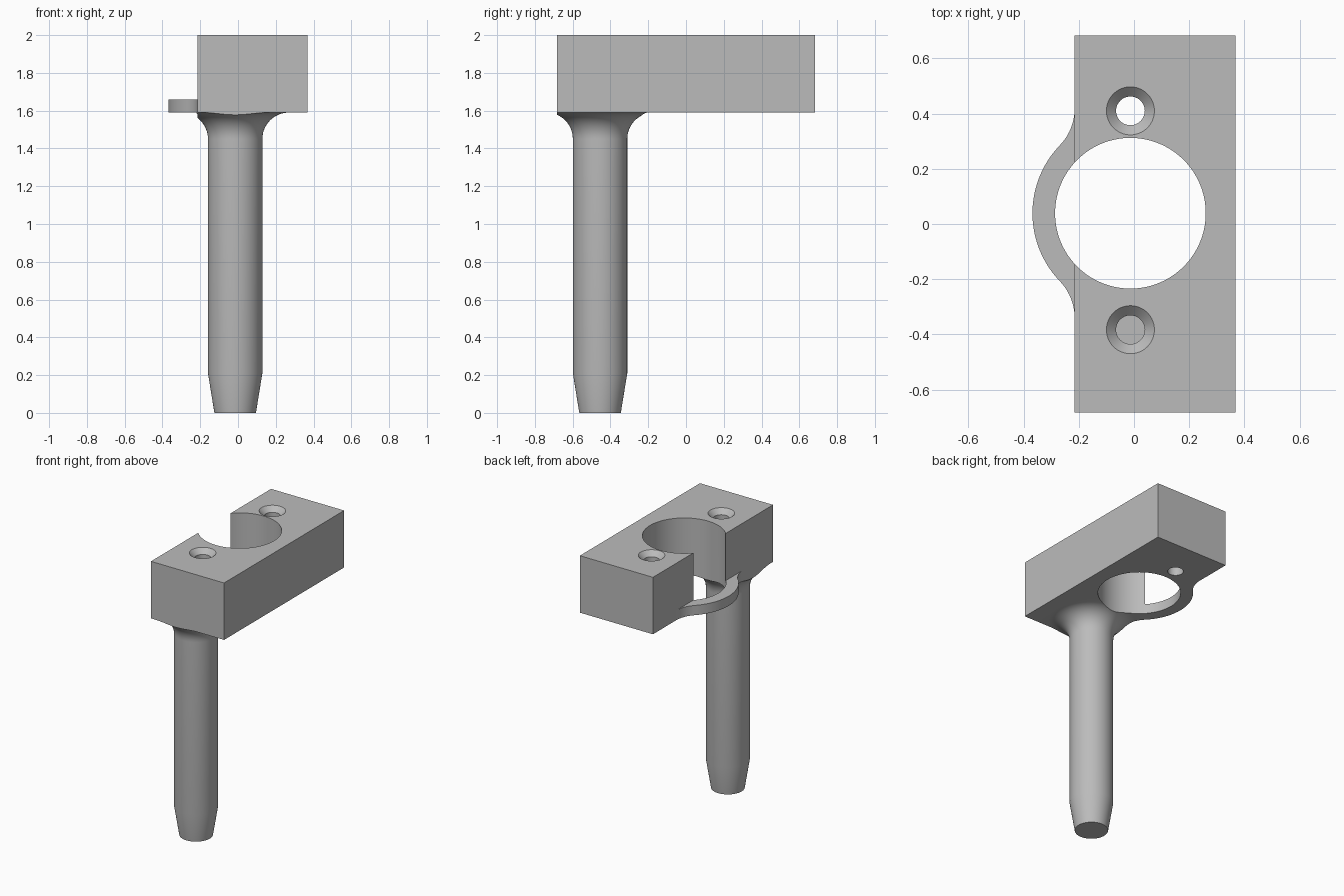
import bpy, bmesh, math
from mathutils import Vector

cube = bpy.data.objects.get("Cube")
if cube:
    bpy.data.objects.remove(cube, do_unlink=True)

grey = bpy.data.materials.new("plain grey")
grey.use_nodes = True
colour = (0.5, 0.5, 0.5, 1)
grey.diffuse_color = colour
grey.node_tree.nodes["Principled BSDF"].inputs["Base Color"].default_value = colour

LEFT, RIGHT, HALF = -0.215, 0.367, 0.683     # block plan
BASE, LIP_TOP, TOP = 1.59, 1.66, 2.0         # heights
BORE = Vector((-0.013, 0.039))
BORE_R, LIP_R = 0.273, 0.355
PEG = Vector((-0.015, -0.455))


def finish(name, bm):
    bmesh.ops.recalc_face_normals(bm, faces=bm.faces)
    mesh = bpy.data.meshes.new(name)
    bm.to_mesh(mesh)
    bm.free()
    mesh.materials.append(grey)
    ob = bpy.data.objects.new(name, mesh)
    bpy.context.collection.objects.link(ob)
    return ob


def prism(name, outline, z0, z1):
    bm = bmesh.new()
    face = bm.faces.new([bm.verts.new((x, y, z0)) for x, y in outline])
    up = bmesh.ops.extrude_face_region(bm, geom=[face])["geom"]
    verts = [g for g in up if isinstance(g, bmesh.types.BMVert)]
    bmesh.ops.translate(bm, verts=verts, vec=(0, 0, z1 - z0))
    return finish(name, bm)


def turned(name, centre, profile, steps=96):
    """Solid of revolution from (radius, height) pairs."""
    bm = bmesh.new()
    rings = []
    for r, z in profile:
        rings.append([bm.verts.new((centre.x + r * math.cos(math.tau * i / steps),
                                    centre.y + r * math.sin(math.tau * i / steps), z))
                      for i in range(steps)])
    for a, b in zip(rings, rings[1:]):
        for i in range(steps):
            j = (i + 1) % steps
            bm.faces.new((a[i], a[j], b[j], b[i]))
    bm.faces.new(rings[0])
    bm.faces.new(rings[-1])
    return finish(name, bm)


def boolean(target, tool, operation):
    mod = target.modifiers.new(operation, "BOOLEAN")
    mod.operation, mod.solver, mod.object = operation, "EXACT", tool
    bpy.context.view_layer.objects.active = target
    bpy.ops.object.modifier_apply(modifier=mod.name)
    bpy.data.objects.remove(tool, do_unlink=True)


def arc(centre, r, a0, a1, n):
    return [centre + r * Vector((math.cos(a0 + (a1 - a0) * i / n),
                                 math.sin(a0 + (a1 - a0) * i / n))) for i in range(n + 1)]


# Lip outline: a round nose blended into the block side by two tangent arcs
reach, blend = 0.38, 0.193
swing = math.atan2(reach, BORE.x - LEFT + blend)
upper = Vector((LEFT - blend, BORE.y + reach))
lower = Vector((LEFT - blend, BORE.y - reach))
lip_edge = (arc(upper, blend, 0, -swing, 12)
            + arc(BORE, LIP_R, math.pi - swing, math.pi + swing, 40)[1:-1]
            + arc(lower, blend, swing, 0, 12))
rest = [(LEFT, -HALF), (RIGHT, -HALF), (RIGHT, HALF), (LEFT, HALF)]

# Block with lip
block = prism("bracket", rest, BASE, TOP)
lip = prism("lip", lip_edge + [(-0.1, lower.y), (-0.1, upper.y)], BASE, LIP_TOP)
boolean(block, lip, "UNION")

# Tapered peg flaring into the underside, trimmed to the block outline
flare, peg_r = 0.14, 0.144
profile = [(0.11, 0), (peg_r, 0.21)]
for i in range(13):
    a = math.pi / 2 * i / 12
    profile.append((peg_r + flare * (1 - math.cos(a)), BASE - flare + flare * math.sin(a)))
profile.append((peg_r + flare, BASE + 0.04))
peg = turned("peg", PEG, profile)
boolean(peg, prism("trim", lip_edge + rest, -0.1, BASE + 0.02), "INTERSECT")
boolean(block, peg, "UNION")

# Large bore
boolean(block, turned("bore", BORE, [(BORE_R, 1.4), (BORE_R, 2.1)], 128), "DIFFERENCE")

# Countersunk screw holes: the rear one is open, the front one ends on the peg
for y, bottom in ((0.41, 1.5), (-0.383, BASE + 0.005)):
    hole = turned("screw_hole", Vector((-0.013, y)),
                  [(0.052, bottom), (0.052, TOP - 0.035), (0.087, TOP), (0.087, TOP + 0.1)], 64)
    boolean(block, hole, "DIFFERENCE")

bpy.ops.object.select_all(action="DESELECT")
block.select_set(True)
bpy.context.view_layer.objects.active = block
bpy.ops.object.shade_smooth_by_angle(angle=math.radians(25))
